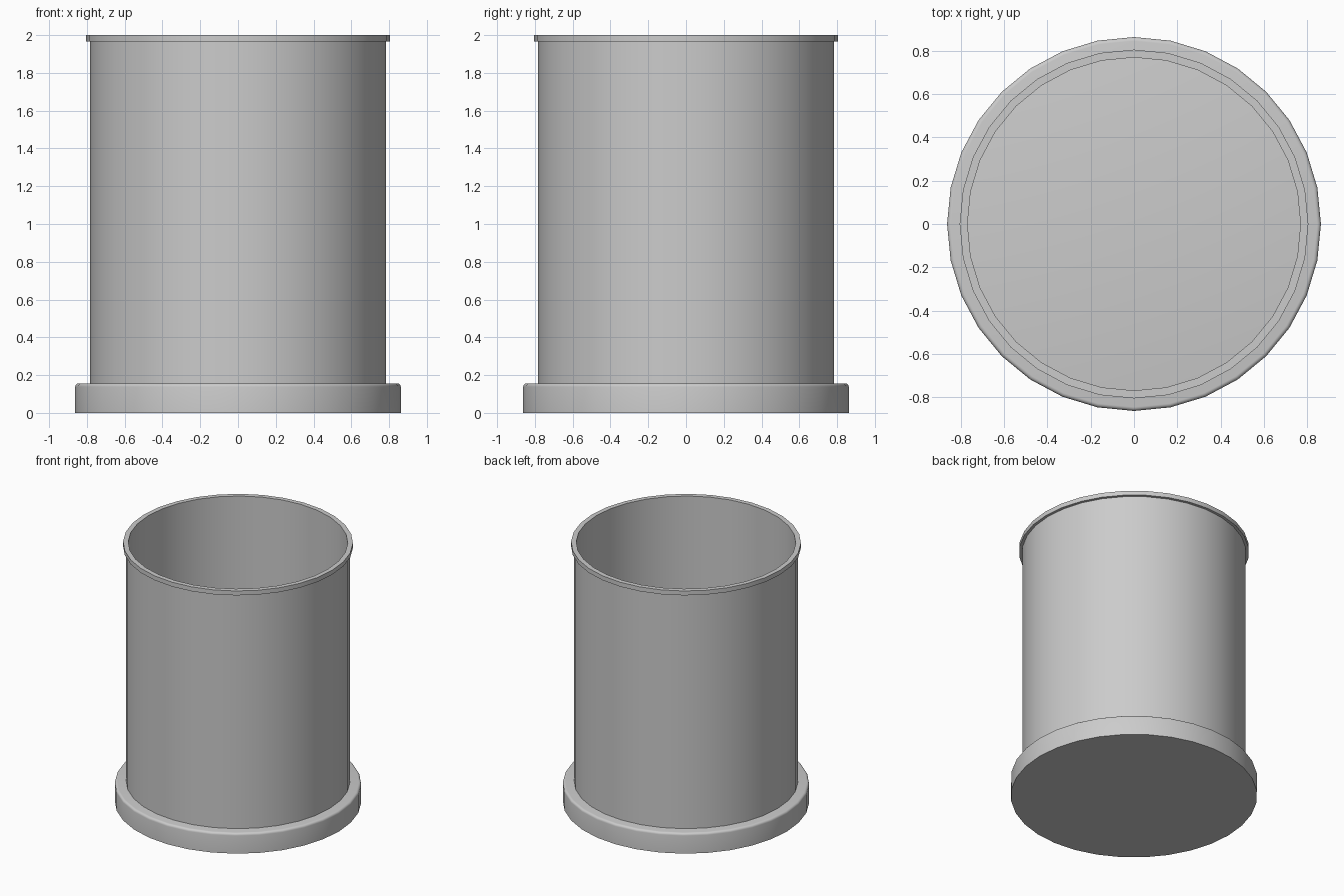
import bpy, bmesh, math

if "Cube" in bpy.data.objects:
    bpy.data.objects.remove(bpy.data.objects["Cube"])

SIDES = 32


def lathe(name, profile, closed):
    """Spin an (r, z) profile around z; open profiles start and end on the axis."""
    bm = bmesh.new()
    verts = [bm.verts.new((r, 0, z)) for r, z in profile]
    edges = [bm.edges.new(p) for p in zip(verts, verts[1:])]
    if closed:
        edges.append(bm.edges.new((verts[-1], verts[0])))
    bmesh.ops.spin(bm, geom=verts + edges, cent=(0, 0, 0), axis=(0, 0, 1),
                   angle=math.tau, steps=SIDES)
    bmesh.ops.remove_doubles(bm, verts=bm.verts, dist=1e-4)
    bmesh.ops.recalc_face_normals(bm, faces=bm.faces)
    mesh = bpy.data.meshes.new(name)
    bm.to_mesh(mesh)
    bm.free()
    obj = bpy.data.objects.new(name, mesh)
    bpy.context.collection.objects.link(obj)
    bpy.context.view_layer.objects.active = obj
    obj.select_set(True)
    bpy.ops.object.shade_smooth_by_angle(angle=math.radians(35))
    obj.select_set(False)
    return obj


# Solid base disc with a rounded upper edge
R, H, B = 0.862, 0.156, 0.018
rounded = [(R - B + B * math.cos(a), H - B + B * math.sin(a))
           for a in (math.radians(22.5 * i) for i in range(5))]
lathe("base", [(0, 0), (R, 0)] + rounded + [(0, H)], closed=False)

# Open-topped wall with a small projecting lip
lathe("cup_wall", [(0.768, H), (0.783, H), (0.783, 1.966), (0.804, 1.966),
                   (0.804, 2.0), (0.768, 2.0)], closed=True)
